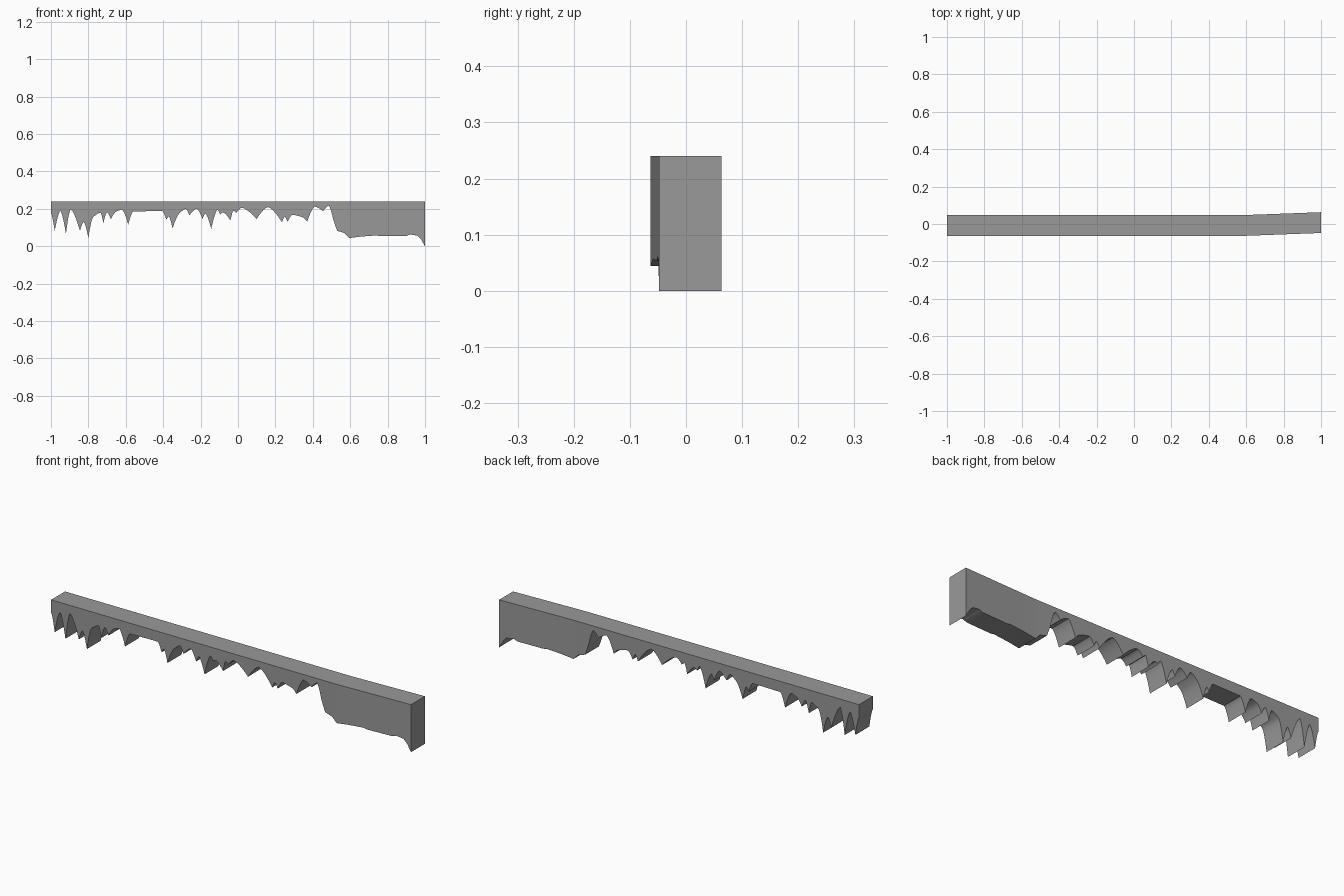
import bpy
import bmesh

default_cube = bpy.data.objects.get("Cube")
if default_cube:
    bpy.data.objects.remove(default_cube, do_unlink=True)

TOP = 0.24          # height of the flat top
DEPTH = 0.111       # thickness of the slab
FRONT = -0.063      # front plane of the straight stretch
BEND_START = 0.6    # where the slab starts to angle backwards
BEND_SHIFT = 0.015  # backward shift reached at the far end
STEPS = 5           # subdivisions of each drip flank

# Lower edge, as x in hundredths and z in thousandths: hollows and drip tips
drips = [
    (-100, 175), (-98, 82), (-95, 190), (-92, 65), (-89.5, 198),
    (-84.5, 82), (-82.5, 130), (-80, 45), (-77.5, 155), (-73.5, 180),
    (-72, 122), (-70, 182), (-68, 145), (-65, 186), (-62, 196),
    (-58.7, 115), (-56, 186), (-40.5, 188), (-38.3, 140), (-37, 160),
    (-35, 95), (-31, 178), (-28, 200), (-26, 165), (-22, 201),
    (-19, 145), (-17.5, 175), (-14.3, 93), (-11, 195), (-9.5, 170),
    (-8, 181), (-4, 137), (-2.5, 190), (-1, 178), (2, 206),
    (10, 146), (16, 210), (23.5, 128), (25, 158), (26.5, 130),
    (29, 168), (34.5, 155), (37, 131), (41, 212), (45.5, 188),
    (48.5, 217), (51, 140),
]
# Ragged straight edge under the deep block
block_edge = [(53, 83), (57, 70), (59.5, 44), (66, 52), (74, 58),
              (76, 54), (90, 55), (92, 63), (96, 57), (98, 35), (100, 0)]


def flank(start, end):
    """Points from start towards end, flat at the hollow and steep at the tip."""
    (xa, za), (xb, zb) = start, end
    points = []
    for i in range(STEPS):
        t = i / STEPS
        blend = t ** 1.5 if za > zb else 1 - (1 - t) ** 1.5
        points.append((xa + (xb - xa) * t, za + (zb - za) * blend))
    return points


def lower_edge():
    outline = []
    for start, end in zip(drips, drips[1:]):
        outline += flank(start, end)
    outline += [drips[-1]] + block_edge
    scaled = [(x / 100, z / 1000) for x, z in outline]
    return scaled


def front_at(x):
    """Front plane position, following the slight bend."""
    along = max(0.0, (x - BEND_START) / (1 - BEND_START))
    return FRONT + BEND_SHIFT * along


# Slab: one rectangular section per edge point, bridged along its length
bm = bmesh.new()
sections = []
for x, z in lower_edge():
    y = front_at(x)
    corners = [(x, y, z), (x, y + DEPTH, z), (x, y + DEPTH, TOP), (x, y, TOP)]
    sections.append([bm.verts.new(c) for c in corners])

for a, b in zip(sections, sections[1:]):
    for i in range(4):
        j = (i + 1) % 4
        bm.faces.new((a[i], a[j], b[j], b[i]))
bm.faces.new(sections[0])
bm.faces.new(reversed(sections[-1]))
bmesh.ops.recalc_face_normals(bm, faces=bm.faces)

mesh = bpy.data.meshes.new("dripping_edge")
bm.to_mesh(mesh)
bm.free()

# Plain grey colour
grey = bpy.data.materials.new("plain_grey")
grey.use_nodes = True
colour = (0.32, 0.32, 0.32, 1)
grey.diffuse_color = colour
grey.node_tree.nodes["Principled BSDF"].inputs["Base Color"].default_value = colour
mesh.materials.append(grey)

slab = bpy.data.objects.new("dripping_edge", mesh)
bpy.context.collection.objects.link(slab)
bpy.ops.object.select_all(action="DESELECT")
slab.select_set(True)
bpy.context.view_layer.objects.active = slab
bpy.ops.object.shade_smooth_by_angle()
